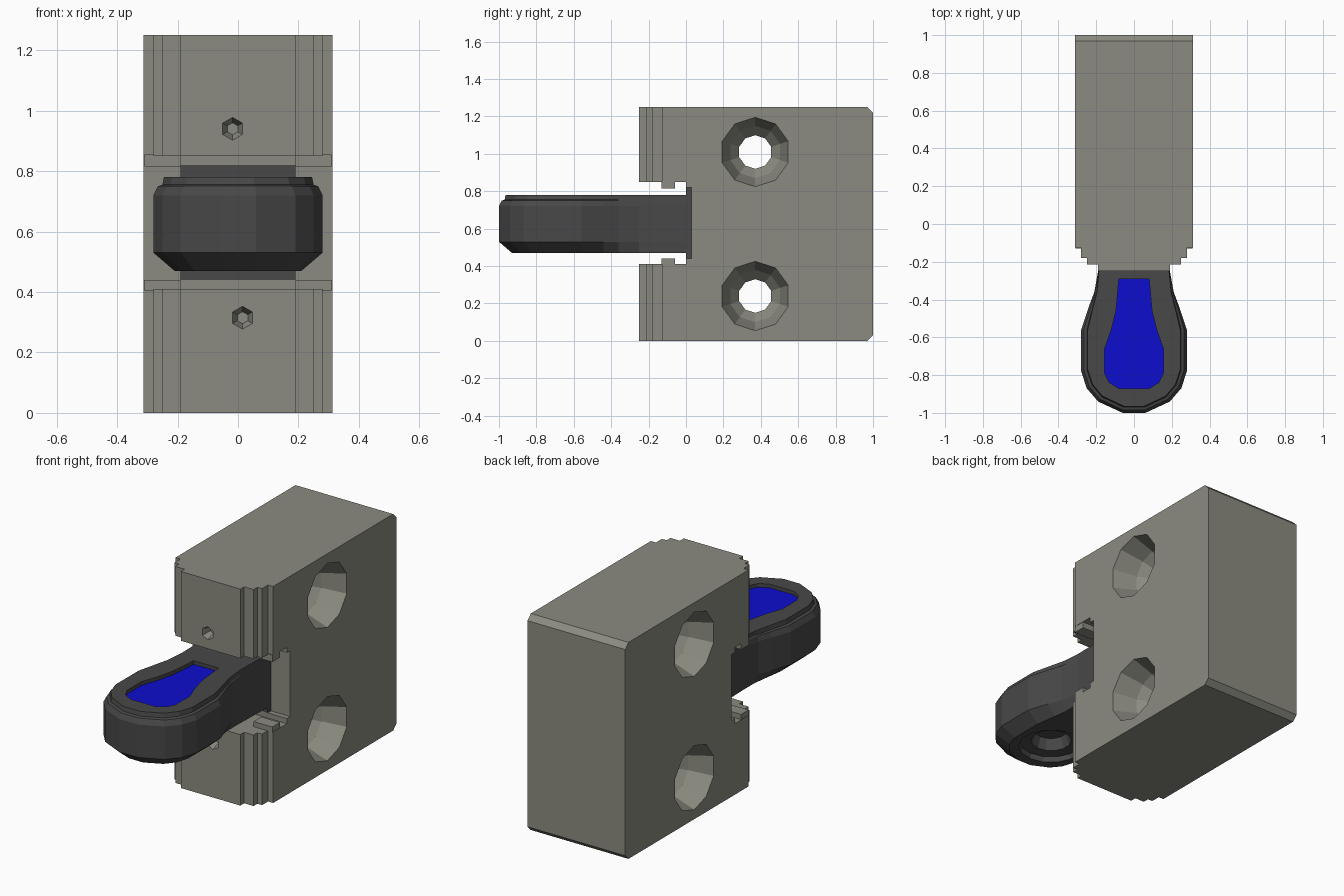
import bpy, bmesh, math
from mathutils import Matrix

if "Cube" in bpy.data.objects:
    bpy.data.objects.remove(bpy.data.objects["Cube"])


def material(name, rgb):
    m = bpy.data.materials.new(name)
    m.diffuse_color = (*rgb, 1)
    m.use_nodes = True
    m.node_tree.nodes["Principled BSDF"].inputs["Base Color"].default_value = m.diffuse_color
    return m


GREY = material("warm grey", (0.26, 0.26, 0.22))
DARK = material("charcoal", (0.065, 0.065, 0.065))
BLUE = material("blue", (0.004, 0.004, 0.62))


def finish(bm, name, mat):
    bmesh.ops.recalc_face_normals(bm, faces=bm.faces)
    me = bpy.data.meshes.new(name)
    bm.to_mesh(me)
    bm.free()
    me.materials.append(mat)
    ob = bpy.data.objects.new(name, me)
    bpy.context.collection.objects.link(ob)
    return ob


def loft(name, rings, mat):
    """Closed skin through rings of equal point count."""
    bm = bmesh.new()
    loops = [[bm.verts.new(p) for p in r] for r in rings]
    n = len(loops[0])
    for a, b in zip(loops, loops[1:]):
        for i in range(n):
            bm.faces.new((a[i], a[(i + 1) % n], b[(i + 1) % n], b[i]))
    bm.faces.new(loops[0][::-1])
    bm.faces.new(loops[-1])
    return finish(bm, name, mat)


def mirrored(half):
    """Half outline on +x, mirrored to a full loop."""
    return half + [(-x, y) for x, y in reversed(half)]


def prism(name, outline, z0, z1, mat):
    return loft(name, [[(x, y, z) for x, y in outline] for z in (z0, z1)], mat)


def box(name, x, y, z, mat):
    return prism(name, [(x[0], y[0]), (x[1], y[0]), (x[1], y[1]), (x[0], y[1])], *z, mat)


def lathe(name, profile, axis, centre, sides, mat):
    """Rings of (position along axis, radius)."""
    rings = []
    for t, r in profile:
        ring = []
        for i in range(sides):
            a = 2 * math.pi * (i + 0.5) / sides
            u, v = r * math.cos(a), r * math.sin(a)
            p = {"x": (t, u, v), "y": (u, t, v), "z": (u, v, t)}[axis]
            ring.append(tuple(c + q for c, q in zip(centre, p)))
        rings.append(ring)
    return loft(name, rings, mat)


def cut(ob, cutter):
    cutter.hide_render = True
    mod = ob.modifiers.new("cut", "BOOLEAN")
    mod.operation = "DIFFERENCE"
    mod.solver = "EXACT"
    mod.object = cutter
    bpy.context.view_layer.objects.active = ob
    bpy.ops.object.modifier_apply(modifier=mod.name)
    bpy.data.objects.remove(cutter)


# Housing block with stepped front corners
steps = mirrored([(0.19, -0.25), (0.19, -0.215), (0.25, -0.215), (0.25, -0.18),
                  (0.28, -0.18), (0.28, -0.125), (0.312, -0.125), (0.312, 1.0)])
block = prism("housing_block", steps, 0, 1.25, GREY)
bm = bmesh.new()
bm.from_mesh(block.data)
back = [e for e in bm.edges if all(v.co.y > 0.99 for v in e.verts)
        and abs(e.verts[0].co.z - e.verts[1].co.z) < 0.01]
bmesh.ops.bevel(bm, geom=back, offset=0.03, segments=1, affect="EDGES")
bm.to_mesh(block.data)
bm.free()

# Slot for the lever, slightly deeper in the middle
cut(block, box("slot_cutter", (-0.5, 0.5), (-0.5, 0.0), (0.41, 0.85), GREY))
cut(block, box("slot_back_cutter", (-0.5, 0.5), (-0.1, 0.03), (0.44, 0.82), GREY))

# Countersunk cross holes
for z in (1.01, 0.24):
    sink = [(-0.33, 0.19), (-0.31, 0.185), (-0.18, 0.14), (-0.12, 0.09),
            (0.12, 0.09), (0.18, 0.14), (0.31, 0.185), (0.33, 0.19)]
    cut(block, lathe("hole_cutter", sink, "x", (0, 0.37, z), 10, GREY))

# Small pin holes in the front
for x, z in ((-0.018, 0.94), (0.015, 0.315)):
    cut(block, lathe("pin_cutter", [(-0.27, 0.045), (-0.2, 0.02)], "y", (x, 0, z), 6, GREY))

# Small stop ridges on the slot ledges
for z in ((0.815, 0.855), (0.405, 0.44)):
    for s in (-1, 1):
        xs = sorted((s * 0.19, s * 0.31))
        box("stop_ridge", xs, (-0.13, -0.06), z, GREY)

# Lever: rounded paddle outline with chamfered top and bottom
paddle = [(0.06, -1.0), (0.19, -0.94), (0.25, -0.87), (0.28, -0.78), (0.28, -0.56),
          (0.24, -0.44), (0.21, -0.36), (0.19, -0.25), (0.19, 0.03)]


def inset(d):
    out = []
    for x, y in paddle:
        k = min(1, max(0, (-0.2 - y) / 0.3))
        out.append((x - d * k * (x / 0.28), y + d * max(0, (-0.68 - y) / 0.32)))
    return mirrored(out)


layers = [(0.47, 0.07), (0.53, 0.0), (0.72, 0.0), (0.75, 0.015), (0.755, 0.03), (0.78, 0.035)]
lever = loft("lever", [[(x, y, z) for x, y in inset(d)] for z, d in layers], DARK)

# Top inlay pocket
inlay = mirrored([(0.08, -0.87), (0.13, -0.84), (0.155, -0.79), (0.155, -0.66),
                  (0.12, -0.56), (0.095, -0.46), (0.08, -0.29)])
cut(lever, prism("inlay_cutter", inlay, 0.755, 0.9, DARK))
prism("blue_inlay", inlay, 0.753, 0.759, BLUE)

# Stepped round pocket underneath
cut(lever, lathe("pocket_cutter", [(0.4, 0.19), (0.5, 0.17), (0.505, 0.11), (0.57, 0.09)],
                 "z", (0, -0.7, 0), 14, DARK))

# Flange where the lever enters the housing
box("lever_flange", (-0.19, 0.19), (0.0, 0.035), (0.44, 0.82), DARK)
